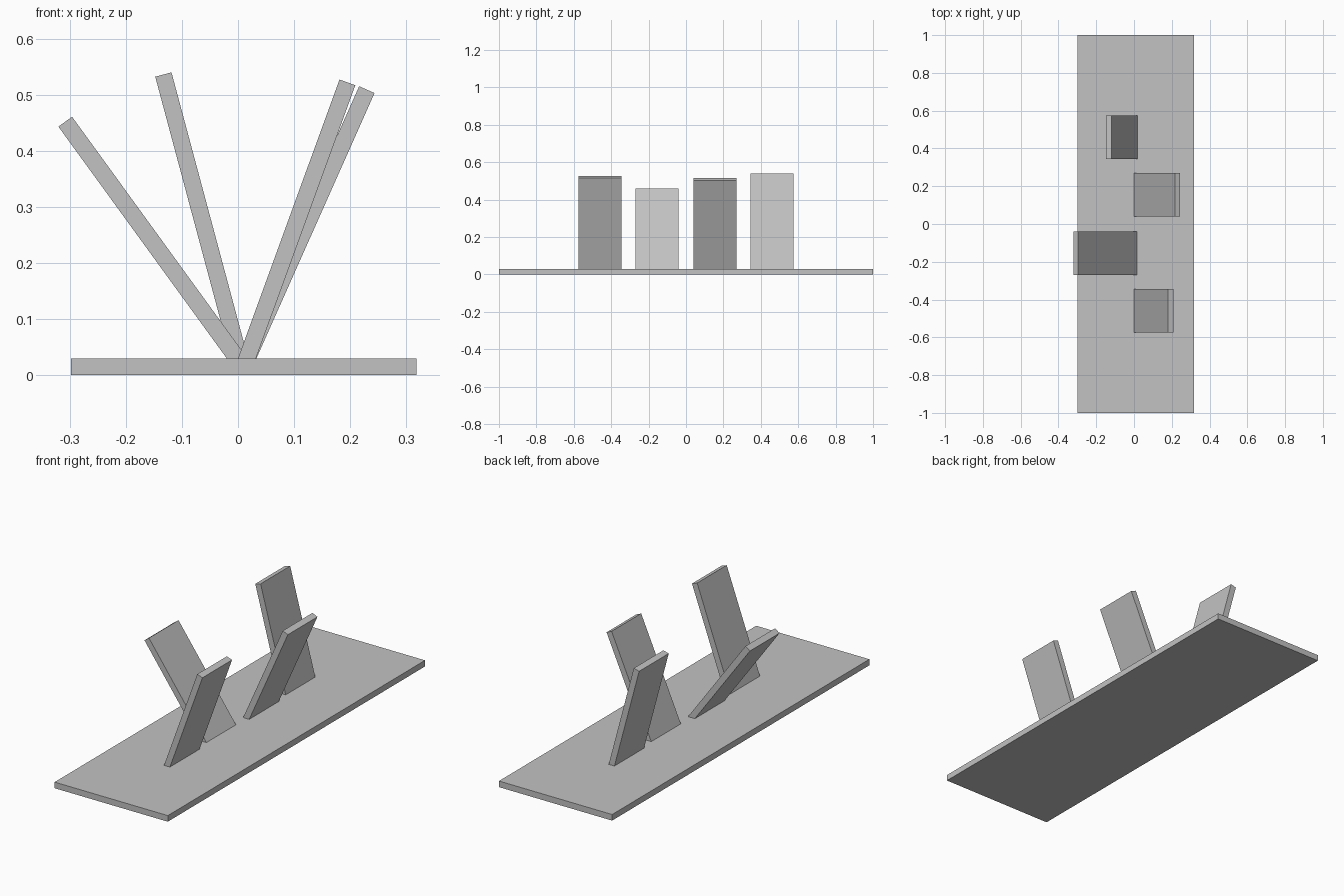
import bpy
import bmesh
from math import sin, cos, tan, radians
from mathutils import Vector

if "Cube" in bpy.data.objects:
    bpy.data.objects.remove(bpy.data.objects["Cube"], do_unlink=True)

# Single matte grey for every part
grey = bpy.data.materials.new("plain grey")
grey.use_nodes = True
colour = (0.54, 0.54, 0.54, 1.0)
grey.diffuse_color = colour
grey.node_tree.nodes["Principled BSDF"].inputs["Base Color"].default_value = colour

BASE_TOP = 0.03
SINK = 0.005
THICK = 0.03
WIDTH = 0.23


def extruded_profile(name, profile, y_mid, depth):
    """Extrude an (x, z) profile along y, centred on y_mid."""
    bm = bmesh.new()
    face = bm.faces.new([bm.verts.new((x, y_mid - depth / 2, z)) for x, z in profile])
    result = bmesh.ops.extrude_face_region(bm, geom=[face])
    moved = [v for v in result["geom"] if isinstance(v, bmesh.types.BMVert)]
    bmesh.ops.translate(bm, verts=moved, vec=Vector((0, depth, 0)))
    bmesh.ops.recalc_face_normals(bm, faces=bm.faces)
    mesh = bpy.data.meshes.new(name)
    bm.to_mesh(mesh)
    bm.free()
    mesh.materials.append(grey)
    obj = bpy.data.objects.new(name, mesh)
    bpy.context.collection.objects.link(obj)
    return obj


def leaning_panel(name, y_mid, foot_x, angle, top_z):
    """Slab with a square-cut top and a foot cut level with the base."""
    a = radians(angle)
    foot_z = BASE_TOP - SINK
    left_foot = foot_x - SINK * tan(a)
    right_foot = left_foot + THICK / cos(a)
    # top_z is the height of the top's left corner
    left_top = foot_x + (top_z - BASE_TOP) * tan(a)
    right_top = left_top + THICK * cos(a)
    profile = [(left_foot, foot_z), (right_foot, foot_z),
               (right_top, top_z - THICK * sin(a)), (left_top, top_z)]
    return extruded_profile(name, profile, y_mid, WIDTH)


# Flat base board
extruded_profile("base_board", [(-0.298, 0), (0.318, 0),
                                (0.318, BASE_TOP), (-0.298, BASE_TOP)], 0, 2.0)

# Four panels leaning alternately to either side
leaning_panel("front_panel", -0.46, 0.0, 20, 0.527)
leaning_panel("front_middle_panel", -0.155, -0.02, -36, 0.443)
leaning_panel("back_middle_panel", 0.155, 0.0, 24, 0.515)
leaning_panel("back_panel", 0.46, -0.013, -15, 0.532)
